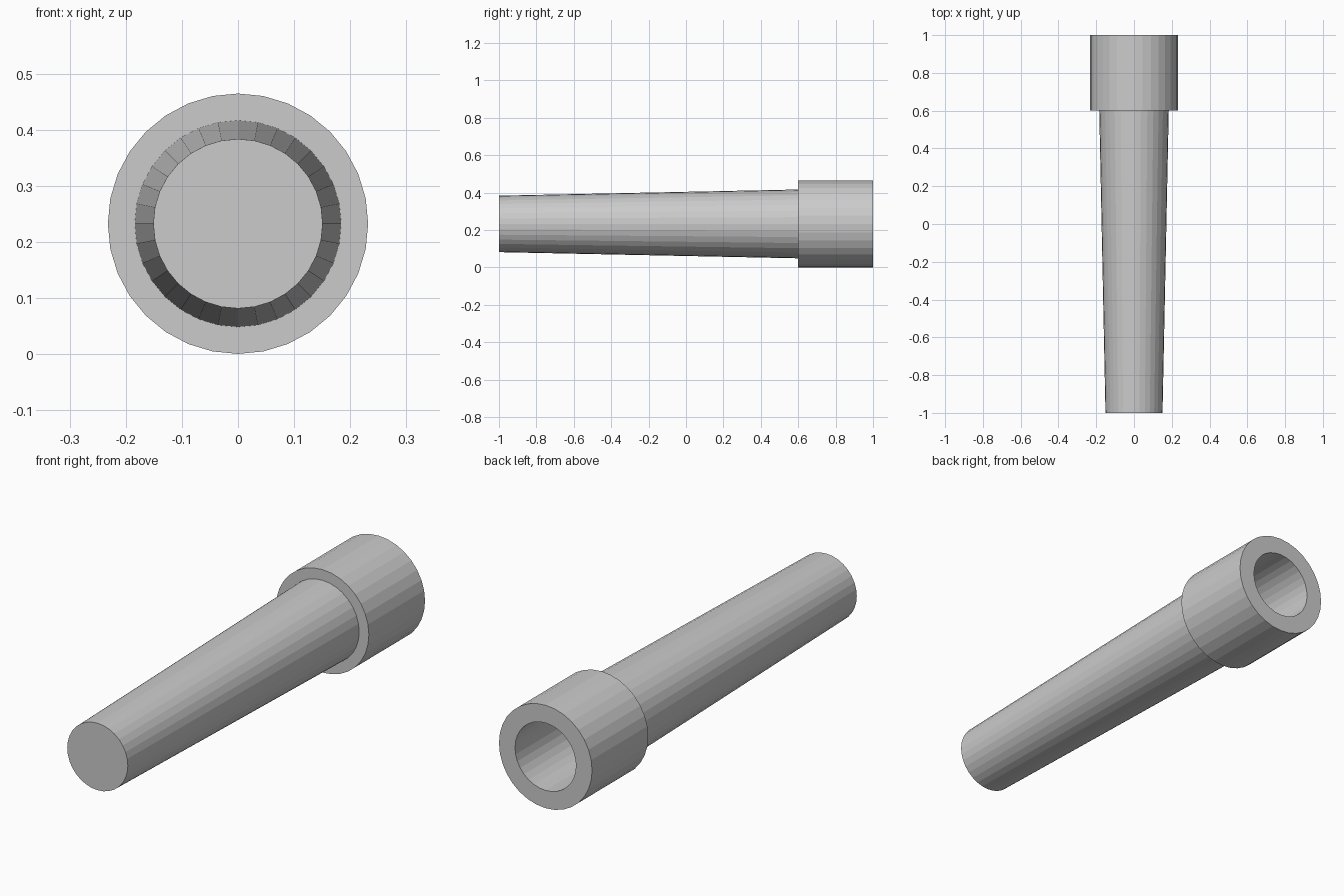
import bpy, bmesh, math

if "Cube" in bpy.data.objects:
    bpy.data.objects.remove(bpy.data.objects["Cube"])

SIDES = 32
AXIS_Z = 0.2325


def lathe(name, profile):
    """Revolve (y, radius) points round the y axis and cap both ends."""
    bm = bmesh.new()
    rings = []
    for y, r in profile:
        angles = [2 * math.pi * i / SIDES for i in range(SIDES)]
        rings.append([bm.verts.new((r * math.sin(a), y, AXIS_Z + r * math.cos(a)))
                      for a in angles])
    for a, b in zip(rings, rings[1:]):
        for i in range(SIDES):
            j = (i + 1) % SIDES
            bm.faces.new((a[i], a[j], b[j], b[i]))
    bm.faces.new(rings[0])
    bm.faces.new(rings[-1])
    bmesh.ops.recalc_face_normals(bm, faces=bm.faces)
    mesh = bpy.data.meshes.new(name)
    bm.to_mesh(mesh)
    bm.free()
    obj = bpy.data.objects.new(name, mesh)
    bpy.context.collection.objects.link(obj)
    return obj


# Tapered handle, stepped collar and the round socket in its end
lathe("handle_with_socket_collar", [
    (-1.0, 0.151), (0.6, 0.184),
    (0.6, 0.232), (1.0, 0.232),
    (1.0, 0.152), (0.6, 0.152),
])
